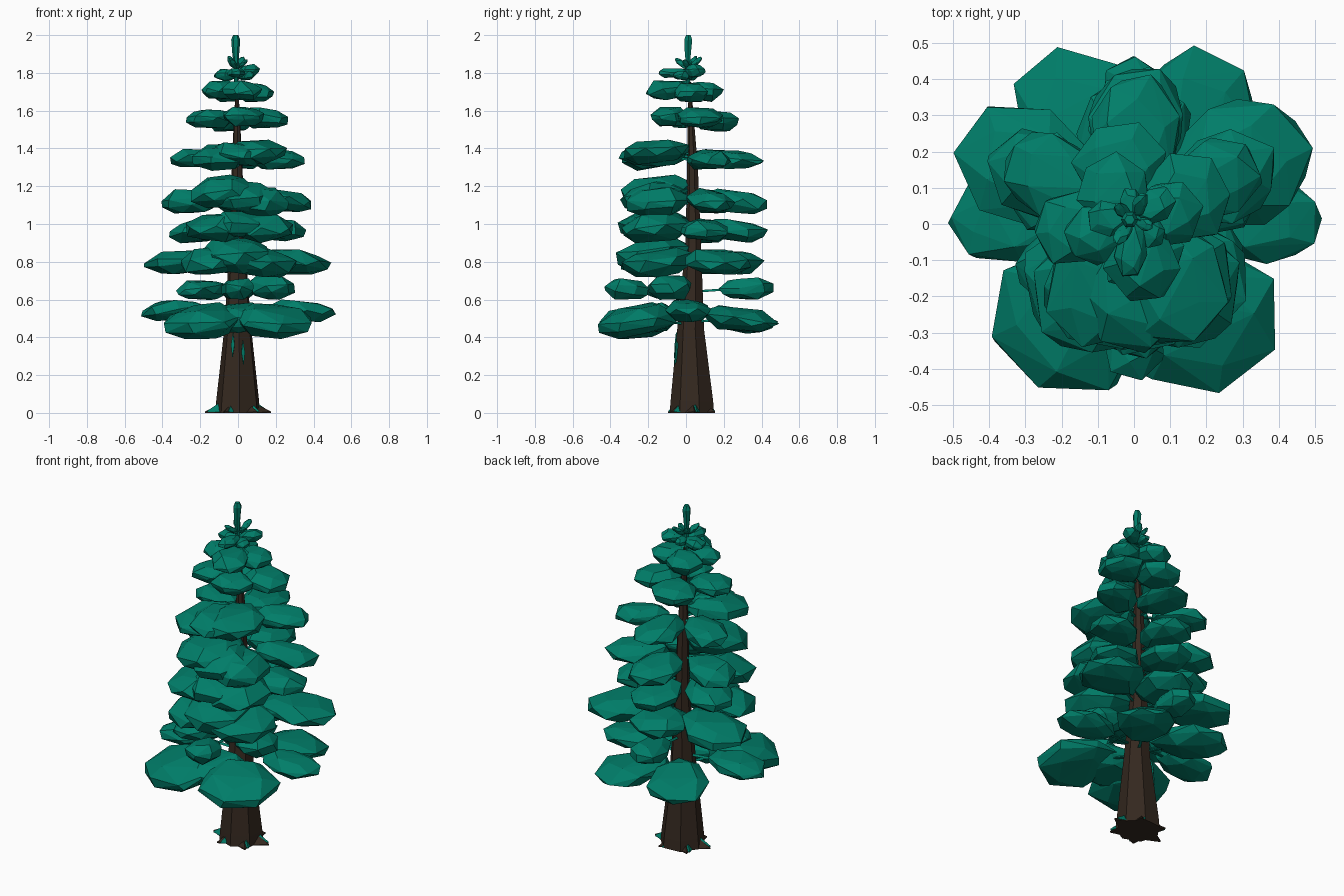
import bpy, bmesh, math, random
from mathutils import Vector, Matrix

random.seed(11)


def material(name, rgb):
    m = bpy.data.materials.new(name)
    m.diffuse_color = (*rgb, 1)
    return m


GREEN = material("pine green", (0.0, 0.205, 0.14))
BROWN = material("bark brown", (0.034, 0.021, 0.0135))


def finish(bm, name, mat):
    bmesh.ops.recalc_face_normals(bm, faces=bm.faces)
    mesh = bpy.data.meshes.new(name)
    bm.to_mesh(mesh)
    bm.free()
    mesh.materials.append(mat)
    ob = bpy.data.objects.new(name, mesh)
    bpy.context.collection.objects.link(ob)
    return ob


def hull(bm, points):
    vs = [bm.verts.new(p) for p in points]
    res = bmesh.ops.convex_hull(bm, input=vs)
    junk = [v for v in res["geom_interior"] + res["geom_unused"]
            if isinstance(v, bmesh.types.BMVert)]
    bmesh.ops.delete(bm, geom=list(set(junk)), context='VERTS')


def lathe(name, rings, sides, mat, turn=0.0):
    """Faceted tube through rings of (x, y, z, radius)."""
    bm = bmesh.new()
    loops = []
    for x, y, z, r in rings:
        loops.append([bm.verts.new((x + r * math.cos(turn + math.tau * i / sides),
                                    y + r * math.sin(turn + math.tau * i / sides), z))
                      for i in range(sides)])
    for a, b in zip(loops, loops[1:]):
        for i in range(sides):
            j = (i + 1) % sides
            bm.faces.new((a[i], a[j], b[j], b[i]))
    bm.faces.new(loops[0])
    bm.faces.new(loops[-1])
    return finish(bm, name, mat)


def pad(bm, angle, inner, outer, width, z, h, tilt):
    """One flattened, blocky needle clump, pointing away from the trunk."""
    length = (outer - inner) / 2
    pts = []
    for count, rad, w in ((7, 1.0, 0.25), (7, 0.98, -0.35), (5, 0.62, 0.9), (5, 0.62, -0.92)):
        start = random.random()
        for i in range(count):
            t = math.tau * (i + start) / count
            k = rad * random.uniform(0.94, 1.08)
            u, v = k * math.cos(t), k * math.sin(t)
            v *= 1 + 0.22 * min(u, 0.3)          # narrower near the trunk
            pts.append(Vector((u * length, v * width, (w + random.uniform(-.2, .2)) * h)))
    a = math.radians(angle)
    mat = (Matrix.Translation((0, 0.01, z)) @ Matrix.Rotation(a, 4, 'Z')
           @ Matrix.Translation(((inner + outer) / 2, 0, 0))
           @ Matrix.Rotation(math.radians(tilt), 4, 'Y'))
    hull(bm, [mat @ p for p in pts])
    # thin twig joining the clump to the trunk
    d = Vector((math.cos(a), math.sin(a), 0))
    s = Vector((-d.y, d.x, 0)) * 0.008
    up = Vector((0, 0, 0.012))
    p, q = Vector((0, 0.025, z - 0.02)), d * (inner + length) + Vector((0, 0.01, z))
    hull(bm, [p + s, p - s, p + up, q + s, q - s, q + up])


def tier(name, pads):
    bm = bmesh.new()
    for p in pads:
        pad(bm, *p)
    finish(bm, name, GREEN)


# trunk
lathe("trunk", [(0, .035, 0, .122), (0, .035, .06, .117), (0, .027, .44, .074),
                (-.003, .04, .9, .042), (-.005, .035, 1.3, .03), (-.005, .02, 1.75, .006)],
      7, BROWN, 0.3)

# pointed roots, with green moss wedges lying on their upper sides
for name, mat, reach, half, top in (("roots", BROWN, .175, .05, .045),
                                    ("root_moss", GREEN, .165, .04, .05)):
    bm = bmesh.new()
    for i in range(6):
        a = 0.1 + math.tau * i / 6 + (0.12 if mat is GREEN else 0)
        d = Vector((math.cos(a), math.sin(a) * .78, 0))
        s = Vector((-math.sin(a), math.cos(a), 0)) * half
        c = Vector((0, .03, 0.004 if mat is GREEN else 0))
        hull(bm, [c + d * reach, c + d * reach + Vector((0, 0, .008)), c + d * .09 + s,
                  c + d * .09 - s, c + d * .1 + Vector((0, 0, top))])
    finish(bm, name, mat)

# narrow moss streaks on the bark
bm = bmesh.new()
for a, z in ((-72, .32), (-108, .36), (130, .34)):
    d = Vector((math.cos(math.radians(a)), math.sin(math.radians(a)), 0))
    s = Vector((-d.y, d.x, 0)) * .01
    c = Vector((0, .028, 0))
    hull(bm, [c + d * .085 + Vector((0, 0, z + .07)), c + d * .09 + s + Vector((0, 0, z)),
              c + d * .09 - s + Vector((0, 0, z)), c + d * .096 + Vector((0, 0, z - .07)),
              c + d * .05 + Vector((0, 0, z))])
finish(bm, "bark_moss", GREEN)

# foliage tiers: angle, inner radius, outer radius, half width, height, half thickness, droop
tier("foliage_1", [(0, .16, .51, .12, .54, .05, 3), (180, .16, .51, .12, .545, .05, 3),
                   (61, .1, .52, .16, .495, .06, 9), (119, .1, .52, .16, .495, .06, 9),
                   (236, .1, .54, .21, .485, .075, 11), (304, .1, .54, .21, .485, .075, 11),
                   (270, .04, .36, .18, .5, .07, 7)])
tier("foliage_2", [(90, .16, .46, .09, .655, .055, -4), (270, .2, .44, .09, .655, .052, -3),
                   (332, .06, .33, .11, .665, .06, 3), (210, .08, .36, .1, .65, .055, 3)])
tier("foliage_3", [(27, .1, .53, .17, .8, .06, 5), (153, .1, .54, .17, .8, .06, 5),
                   (235, .0, .39, .18, .81, .075, 8), (305, .0, .39, .19, .8, .07, 8),
                   (268, -.02, .37, .18, .845, .085, 9), (90, .06, .4, .16, .8, .06, 2)])
tier("foliage_4", [(22, .06, .38, .13, .965, .056, 4), (157, .08, .39, .13, .965, .056, 4),
                   (240, .0, .4, .16, .985, .07, 6), (303, .0, .39, .17, .985, .07, 6),
                   (272, -.02, .37, .15, 1.0, .068, 6), (88, .08, .42, .13, .965, .056, 5)])
tier("foliage_5", [(25, .08, .43, .12, 1.12, .055, 6), (155, .1, .44, .12, 1.125, .06, 4),
                   (248, -.01, .38, .17, 1.175, .085, 8), (305, .0, .37, .17, 1.12, .07, 8),
                   (275, .0, .36, .16, 1.145, .075, 8), (88, .08, .42, .13, 1.12, .056, 6)])
tier("foliage_6", [(27, .08, .39, .11, 1.34, .05, 3), (151, .08, .4, .11, 1.345, .055, 2),
                   (243, .0, .38, .15, 1.355, .06, 6), (300, .0, .37, .15, 1.385, .058, 3),
                   (270, .0, .36, .15, 1.37, .06, 2), (89, .05, .4, .12, 1.34, .046, 3)])
tier("foliage_7", [(24, .02, .28, .12, 1.56, .05, 3), (187, .03, .28, .1, 1.56, .05, 2),
                   (103, .02, .28, .13, 1.545, .05, 3), (285, .0, .2, .11, 1.57, .05, 3)])
tier("foliage_8", [(10, -.01, .19, .09, 1.695, .046, 2), (125, -.02, .2, .1, 1.7, .046, 3),
                   (200, -.01, .2, .08, 1.71, .046, 2), (280, -.02, .23, .1, 1.71, .05, 3)])
tier("foliage_9", [(35, .0, .13, .045, 1.81, .032, -8), (175, .0, .13, .05, 1.79, .028, 0),
                   (265, .0, .16, .045, 1.8, .026, 0), (325, .0, .1, .04, 1.785, .025, 0),
                   (100, .0, .09, .03, 1.8, .02, 0)])
tier("crown_sprigs", [(70, .0, .09, .02, 1.855, .014, -40), (140, .0, .08, .018, 1.86, .012, -45),
                      (230, .0, .09, .02, 1.85, .014, -35), (340, .0, .06, .018, 1.85, .012, -40)])

# leader at the tip
lathe("leader", [(-.01, .01, 1.72, .012), (-.01, .01, 1.84, .012), (-.012, .01, 1.91, .019),
                 (-.012, .012, 1.975, .024), (-.012, .012, 2.0, .014)], 6, GREEN)
